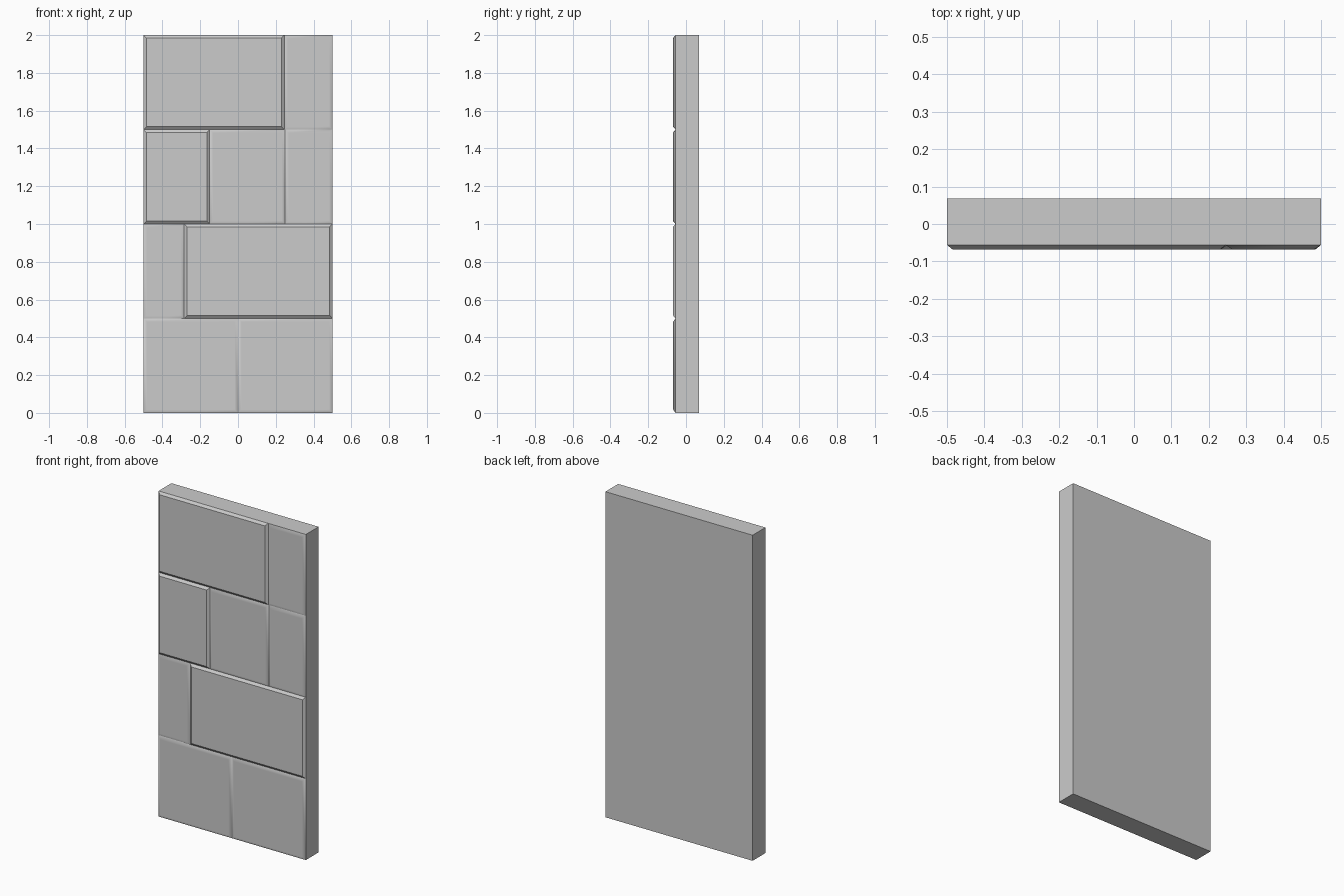
import bpy, bmesh

if "Cube" in bpy.data.objects:
    bpy.data.objects.remove(bpy.data.objects["Cube"])

BACK, BASE, FRONT = 0.068, -0.056, -0.068  # y of wall back, groove bottom, block face
ROW = 0.5


def finish(name, bm):
    mesh = bpy.data.meshes.new(name)
    bm.to_mesh(mesh)
    bm.free()
    obj = bpy.data.objects.new(name, mesh)
    bpy.context.collection.objects.link(obj)
    return obj


def prism(bm, near, far, y_near, y_far, cap_near=True, cap_far=True):
    """Four-sided solid between two x/z rectangles; near is toward the viewer."""
    def ring(r, y):
        x0, x1, z0, z1 = r
        return [bm.verts.new((x, y, z)) for x, z in ((x0, z0), (x1, z0), (x1, z1), (x0, z1))]
    a, b = ring(near, y_near), ring(far, y_far)
    if cap_near:
        bm.faces.new(a)
    if cap_far:
        bm.faces.new(b[::-1])
    for i in range(4):
        j = (i + 1) % 4
        bm.faces.new((a[j], a[i], b[i], b[j]))


# Wall slab; its front is covered by the stone blocks
bm = bmesh.new()
full = (-0.5, 0.5, 0, 2)
prism(bm, full, full, BASE, BACK, cap_near=False)
finish("wall_slab", bm)

# Chamfered stone blocks: per row, from the bottom, (left, right, crisp edges)
rows = [
    [(-0.5, 0.0, False), (0.0, 0.5, False)],
    [(-0.5, -0.285, False), (-0.285, 0.5, True)],
    [(-0.5, -0.15, True), (-0.15, 0.25, False), (0.25, 0.5, False)],
    [(-0.5, 0.245, True), (0.245, 0.5, False)],
]
for r, row in enumerate(rows):
    for c, (x0, x1, crisp) in enumerate(row):
        z0, z1 = r * ROW, (r + 1) * ROW
        m = 0.015 if crisp else 0.018
        bm = bmesh.new()
        prism(bm, (x0 + m, x1 - m, z0 + m, z1 - m), (x0, x1, z0, z1),
              FRONT, BASE, cap_far=False)
        block = finish(f"stone_block_{r + 1}_{c + 1}", bm)
        if not crisp:  # softly shaded chamfer around a flat face
            for p in block.data.polygons:
                p.use_smooth = True
            mod = block.modifiers.new("soft_edges", 'WEIGHTED_NORMAL')
            mod.weight = 100
